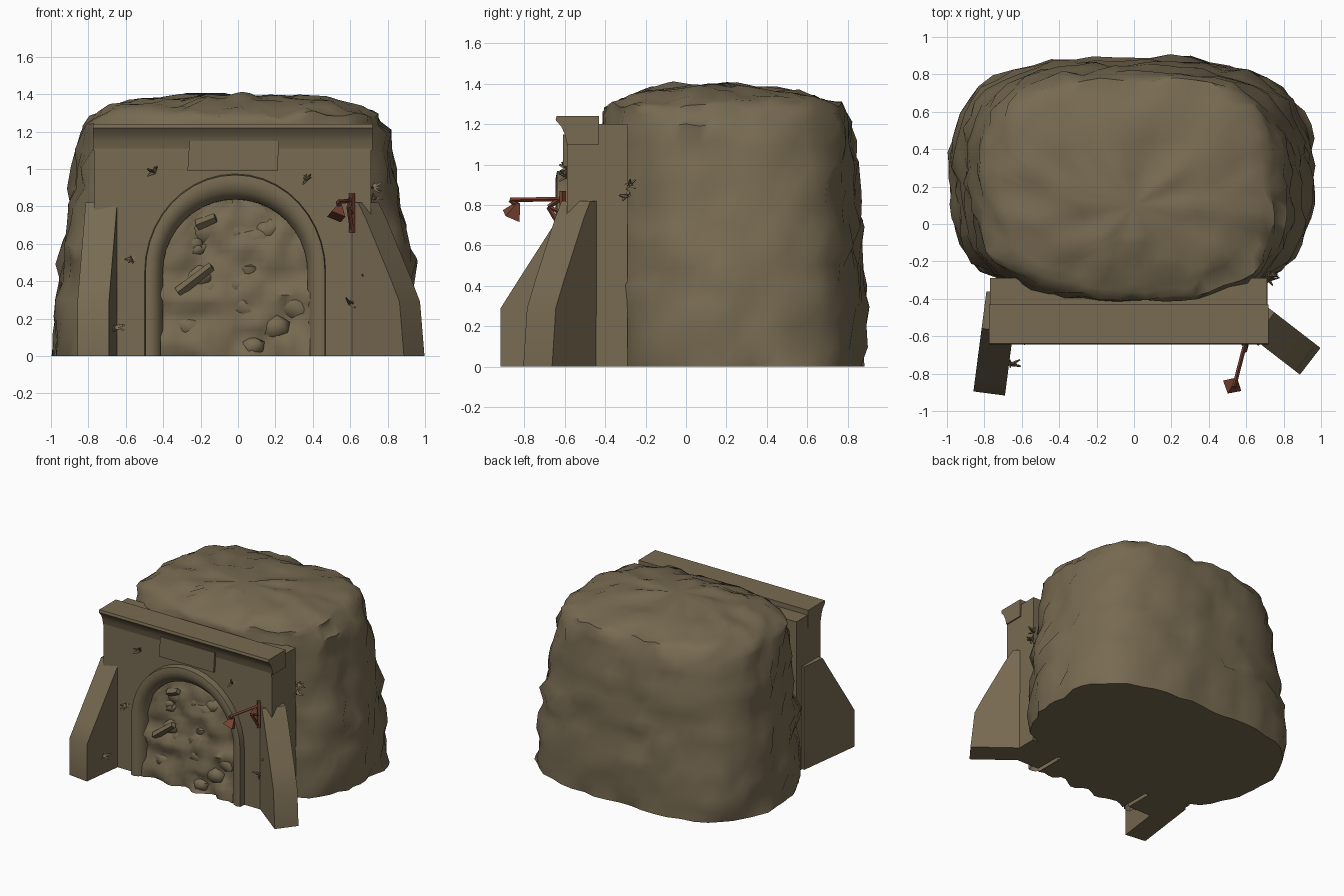
import bpy, bmesh, math, random
from mathutils import Vector, noise

random.seed(4)
cube = bpy.data.objects.get("Cube")
if cube:
    bpy.data.objects.remove(cube)


def material(name, rgb):
    m = bpy.data.materials.new(name)
    m.use_nodes = True
    m.diffuse_color = (*rgb, 1)
    bsdf = m.node_tree.nodes["Principled BSDF"]
    bsdf.inputs["Base Color"].default_value = (*rgb, 1)
    bsdf.inputs["Roughness"].default_value = 0.9
    return m


STONE = material("brown stone", (0.185, 0.145, 0.083))
RUST = material("rusty red", (0.19, 0.055, 0.032))


def finish(name, bm, mat, angle=35):
    bmesh.ops.recalc_face_normals(bm, faces=bm.faces)
    me = bpy.data.meshes.new(name)
    bm.to_mesh(me)
    bm.free()
    me.materials.append(mat)
    me.shade_smooth()
    me.set_sharp_from_angle(angle=math.radians(angle))
    ob = bpy.data.objects.new(name, me)
    bpy.context.collection.objects.link(ob)


def prism(bm, points, vec):
    """Extrude a closed polygon along a vector."""
    low = [bm.verts.new(p) for p in points]
    high = [bm.verts.new(Vector(p) + Vector(vec)) for p in points]
    bm.faces.new(low)
    bm.faces.new(high)
    for i in range(len(low)):
        j = (i + 1) % len(low)
        bm.faces.new((low[i], low[j], high[j], high[i]))


def skin(bm, rows, closed):
    """Join rows of vertices with quads."""
    n = len(rows[0])
    for a, b in zip(rows, rows[1:]):
        for i in range(n if closed else n - 1):
            j = (i + 1) % n
            bm.faces.new((a[i], a[j], b[j], b[i]))


def bar(bm, p, q, r1, r2, sides=4):
    """Tapered rod between two points."""
    p, q = Vector(p), Vector(q)
    d = q - p
    mat = d.to_track_quat('Z', 'Y').to_matrix().to_4x4()
    mat.translation = (p + q) / 2
    bmesh.ops.create_cone(bm, cap_ends=True, segments=sides, radius1=r1,
                          radius2=r2, depth=d.length, matrix=mat)


# Hill: rounded rectangle rings (half width, front y, back y, height)
RINGS = [(0.965, -0.39, 0.88, 0), (0.965, -0.4, 0.885, 0.2), (0.945, -0.4, 0.875, 0.4),
         (0.915, -0.41, 0.865, 0.6), (0.88, -0.41, 0.85, 0.8), (0.85, -0.41, 0.835, 1.0),
         (0.82, -0.41, 0.81, 1.2), (0.76, -0.39, 0.77, 1.285), (0.66, -0.3, 0.66, 1.335),
         (0.48, -0.2, 0.46, 1.37), (0.25, -0.05, 0.26, 1.39)]
fine = []
for a, b in zip(RINGS, RINGS[1:]):
    fine.append(a)
    fine.append([(u + v) / 2 for u, v in zip(a, b)])
fine.append(RINGS[-1])
bm = bmesh.new()
rows = []
SEG = 60
for w, front, back, z in fine:
    row = []
    for i in range(SEG):
        t = math.tau * i / SEG
        c, s = math.cos(t), math.sin(t)
        k = (abs(c) ** 3 + abs(s) ** 3) ** (-1 / 3)
        p = Vector((w * c * k - 0.015, (front + back) / 2 + (back - front) / 2 * s * k, z))
        # strata: ridges that vary faster with height than around the hill
        q = Vector((p.x * 5, p.y * 5, p.z * 9))
        bump = 0.045 * noise.noise(q) + 0.035 * noise.noise(q * 2.3)
        p += Vector((c, s, 0)) * bump
        if z > 0:
            p.z += 0.04 * noise.noise(p * 7 + Vector((7, 2, 1)))
        row.append(bm.verts.new(p))
    rows.append(row)
skin(bm, rows, True)
bm.faces.new(rows[0])
tip = bm.verts.new((0, 0.1, 1.385))
for i in range(SEG):
    bm.faces.new((rows[-1][i], rows[-1][(i + 1) % SEG], tip))
finish("hill", bm, STONE, 55)

# Portal arch geometry shared by wall, ring and rubble
CX, SPRING, INNER = -0.015, 0.45, 0.385


def arch_path(r, steps=20):
    rz = r + (r - INNER) * 0.4
    pts = [(CX - r, 0)]
    for i in range(steps + 1):
        t = math.pi * (1 - i / steps)
        pts.append((CX + r * math.cos(t), SPRING + rz * math.sin(t)))
    return pts + [(CX + r, 0)]


# Front wall with arched opening
bm = bmesh.new()
outline = [(-0.77, 0)] + arch_path(0.43) + [(0.715, 0), (0.71, 1.2), (-0.77, 1.2)]
prism(bm, [(x, -0.59, z) for x, z in outline], (0, 0.3, 0))
finish("portal_wall", bm, STONE)

# Coping along the wall top, flaring forward
bm = bmesh.new()
coping = [(-0.5, 1.1), (-0.588, 1.1), (-0.6, 1.15), (-0.615, 1.185), (-0.645, 1.22),
          (-0.64, 1.24), (-0.43, 1.24), (-0.43, 1.1)]
prism(bm, [(-0.775, y, z) for y, z in coping], (1.495, 0, 0))
finish("wall_coping", bm, STONE)

# Blank stone plaque above the arch
bm = bmesh.new()
prism(bm, [(-0.27, -0.608, 0.99), (0.21, -0.608, 0.99), (0.22, -0.608, 1.15),
           (-0.26, -0.608, 1.15)], (0, 0.04, 0))
finish("plaque", bm, STONE)

# Arch ring swept from a rounded cross-section
bm = bmesh.new()
section = [(0.385, -0.42), (0.387, -0.585), (0.42, -0.632), (0.455, -0.645),
           (0.48, -0.638), (0.485, -0.58), (0.485, -0.42)]
rows = [[bm.verts.new((x, y, z)) for x, z in arch_path(r)] for r, y in section]
skin(bm, rows, False)
finish("arch_ring", bm, STONE, 50)


def rubble_half(z):
    """Half width of the opening at a height."""
    return math.sqrt(max(0.0004, 0.4 ** 2 - max(0, z - SPRING) ** 2))


def rubble_y(z):
    return -0.53 - 0.07 * (1 - z / 0.84)


# Rubble filling the opening, closed underneath
bm = bmesh.new()
N = 18
rows = [[bm.verts.new((CX + 0.4 * (2 * i / N - 1), -0.35, 0)) for i in range(N + 1)]]
for j in range(N + 1):
    z = 0.84 * j / N
    row = []
    for i in range(N + 1):
        x = CX + rubble_half(z) * (2 * i / N - 1)
        p = Vector((x, 0, z))
        y = rubble_y(z) - 0.06 * noise.noise(p * 8) - random.uniform(0, 0.02)
        row.append(bm.verts.new((x, y, z)))
    rows.append(row)
skin(bm, rows, False)
finish("rubble_fill", bm, STONE, 60)

# Larger stones half sunk in the rubble
bm = bmesh.new()
for k in range(26):
    z = random.uniform(0.05, 0.7)
    half = rubble_half(z) - 0.09
    x = CX + random.uniform(-half, half)
    size = random.uniform(0.06, 0.1)
    made = bmesh.ops.create_icosphere(bm, subdivisions=1, radius=size)["verts"]
    for v in made:
        v.co *= random.uniform(0.8, 1.1)
        v.co = Vector((x + v.co.x, rubble_y(z) + 0.02 + v.co.y * 0.55,
                       max(z + v.co.z * 0.8, 0)))
finish("rubble_stones", bm, STONE, 50)

# Broken timbers in the rubble
bm = bmesh.new()
for p, q in [((-0.32, -0.59, 0.34), (-0.14, -0.61, 0.48)),
             ((-0.22, -0.56, 0.7), (-0.12, -0.58, 0.74))]:
    bar(bm, p, q, 0.03, 0.025)
finish("broken_timbers", bm, STONE)


# Sloping buttresses with a slightly spread toe
def buttress(name, start, d, length, width, crest, toe):
    d = Vector((*d, 0)).normalized()
    side = Vector((-d.y, d.x, 0)) * width
    profile = [(-0.08, 0), (length, 0), (length - toe, 0.29), (length * 0.82 - toe, 0.42),
               (crest, 0.74), (crest - 0.05, 0.82), (-0.08, 0.82)]
    bm = bmesh.new()
    base = Vector((*start, 0)) - side / 2
    prism(bm, [base + d * a + Vector((0, 0, z)) for a, z in profile], side)
    finish(name, bm, STONE)


buttress("right_buttress", (-0.715, -0.45), (-0.13, -1), 0.46, 0.17, 0.17, 0)
buttress("left_buttress", (0.665, -0.52), (0.79, -0.61), 0.35, 0.18, 0.09, 0.03)

# Lamp on a wall bracket, shade tilted forward
bm = bmesh.new()
end = (0.535, -0.87, 0.825)
root = (0.605, -0.6, 0.83)
knee = (0.592, -0.68, 0.79)
bar(bm, root, end, 0.011, 0.011)
bar(bm, (0.61, -0.61, 0.66), (0.61, -0.61, 0.87), 0.016, 0.016)
bar(bm, (0.61, -0.61, 0.67), knee, 0.012, 0.012)
bar(bm, knee, (0.6, -0.61, 0.84), 0.012, 0.012)
bar(bm, (0.61, -0.61, 0.76), knee, 0.01, 0.01)
bar(bm, end, (0.54, -0.84, 0.8), 0.012, 0.012)
bar(bm, (0.545, -0.83, 0.81), (0.525, -0.865, 0.745), 0.012, 0.056)
finish("wall_lamp", bm, RUST)

# Weed tufts rooted in the masonry: position and outward direction
bm = bmesh.new()
TUFTS = [(-0.45, -0.59, 0.98, 0, -1), (0.36, -0.59, 0.94, 0, -1), (0.68, -0.6, 0.43, 0, -1),
         (0.6, -0.59, 0.28, 0, -1), (-0.57, -0.59, 0.52, 0, -1), (-0.66, -0.75, 0.15, 1, 0),
         (0.72, -0.28, 0.9, 1, 0), (0.72, -0.3, 0.84, 1, 0)]
for x, y, z, nx, ny in TUFTS:
    root = Vector((x, y, z))
    for k in range(8):
        lean = Vector((random.uniform(-1, 1), random.uniform(-1, 1), random.uniform(-0.7, 1)))
        tip = root + Vector((nx, ny, 0)) * 0.025 + lean * 0.035
        bar(bm, root, tip, 0.011, 0.004, 3)
finish("weed_tufts", bm, STONE)
